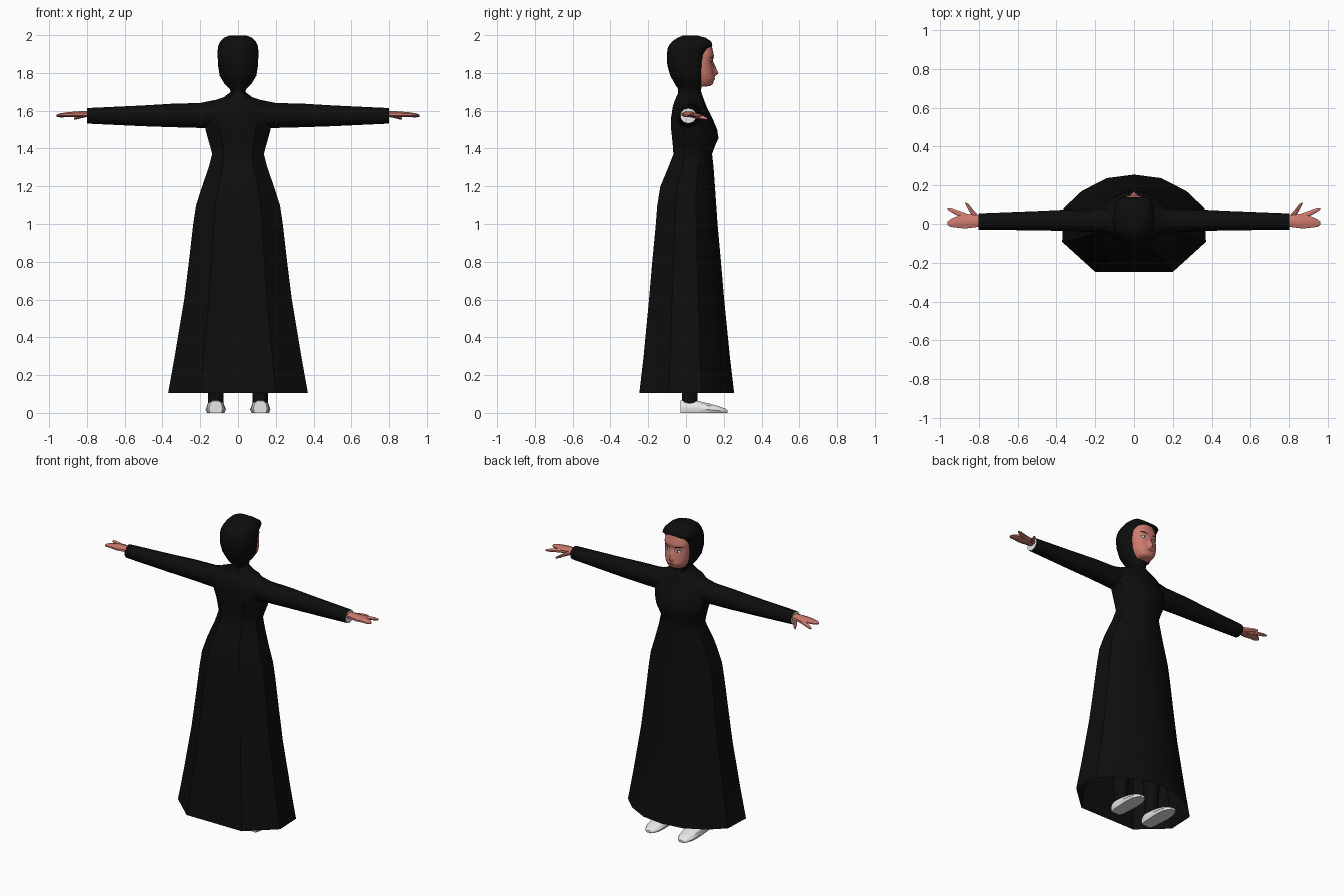
import bpy, bmesh, math
from mathutils import Vector

cube = bpy.data.objects.get("Cube")
if cube:
    bpy.data.objects.remove(cube, do_unlink=True)


def material(name, rgb):
    m = bpy.data.materials.new(name)
    m.use_nodes = True
    color = (*rgb, 1)
    m.diffuse_color = color
    bsdf = next(n for n in m.node_tree.nodes if n.type == 'BSDF_PRINCIPLED')
    bsdf.inputs["Base Color"].default_value = color
    bsdf.inputs["Roughness"].default_value = 0.9
    return m


BLACK = material("black cloth", (0.004, 0.004, 0.004))
SKIN = material("skin", (0.62, 0.2, 0.16))
WHITE = material("white", (0.8, 0.8, 0.8))
LIPS = material("lips", (0.36, 0.08, 0.08))
HAIR = material("dark brow", (0.015, 0.008, 0.007))
IRIS = material("blue grey iris", (0.05, 0.1, 0.15))


def finish(name, bm, mats, angle=40):
    bmesh.ops.recalc_face_normals(bm, faces=bm.faces)
    me = bpy.data.meshes.new(name)
    bm.to_mesh(me)
    bm.free()
    for m in mats:
        me.materials.append(m)
    me.shade_smooth()
    me.set_sharp_from_angle(angle=math.radians(angle))
    ob = bpy.data.objects.new(name, me)
    bpy.context.collection.objects.link(ob)
    return ob


def add_loft(bm, rings, start=True, end=True):
    """Skin a series of closed rings; returns the end cap if made."""
    rows = [[bm.verts.new(p) for p in r] for r in rings]
    n = len(rows[0])
    for a, b in zip(rows, rows[1:]):
        for i in range(n):
            j = (i + 1) % n
            bm.faces.new((a[i], a[j], b[j], b[i]))
    if start:
        bm.faces.new(rows[0][::-1])
    return bm.faces.new(rows[-1]) if end else None


def mirrored(half):
    """Complete a half outline that runs from front centre to back."""
    return half + [(-x, y) for x, y in reversed(half) if x > 0]


def level(shape, z, w, back, front):
    mid, r = (back + front) / 2, (front - back) / 2
    return [(x * w, mid + y * r, z) for x, y in shape]


def tube(stations, s=1, sides=8):
    """Oval sections across x: (x, y, z, y radius, z radius)."""
    turns = [math.tau * (i + 0.5) / sides for i in range(sides)]
    return [[(s * x, y + ry * math.cos(t), z + rz * math.sin(t)) for t in turns]
            for x, y, z, ry, rz in stations]


# Dress: open hem, waist, bust, shoulders and neck
gown = mirrored([(0, 1), (.38, .93), (.73, .67), (.98, .33), (1, -.35), (.54, -.95)])
bm = bmesh.new()
add_loft(bm, [level(gown, *r) for r in (
    (.105, .37, -.26, .255), (.3, .335, -.236, .232), (.6, .285, -.206, .202),
    (.8, .26, -.188, .185), (1.0, .237, -.168, .167), (1.1, .222, -.16, .16),
    (1.2, .19, -.143, .153), (1.3, .155, -.1, .146), (1.37, .137, -.072, .138),
    (1.41, .147, -.075, .152), (1.455, .16, -.08, .172), (1.5, .172, -.085, .165),
    (1.56, .18, -.085, .14), (1.62, .175, -.075, .11), (1.65, .14, -.065, .098),
    (1.672, .075, -.055, .09), (1.7, .038, -.042, .08), (1.73, .04, -.04, .07))],
    start=False)
finish("dress", bm, [BLACK])

# Hood
cowl = mirrored([(0, 1), (.4, 1), (.76, .93), (.95, .6), (1, 0), (.87, -.52), (.5, -.88), (0, -1)])
bm = bmesh.new()
add_loft(bm, [level(cowl, *r) for r in (
    (1.69, .036, -.042, .08), (1.715, .043, -.042, .08), (1.74, .07, -.058, .085),
    (1.785, .097, -.083, .09), (1.84, .106, -.099, .092), (1.9, .108, -.101, .097),
    (1.93, .107, -.097, .115), (1.945, .104, -.09, .14), (1.965, .094, -.075, .134),
    (1.986, .075, -.045, .105), (1.998, .045, -.015, .06))])
finish("hood", bm, [BLACK], 60)

# Face relief
PROFILE = ((1.73, .125), (1.74, .143), (1.755, .146), (1.77, .153), (1.79, .15),
           (1.82, .146), (1.86, .14), (1.89, .148), (1.95, .135))
WIDTH = ((1.725, .04), (1.74, .055), (1.76, .068), (1.79, .078), (1.85, .084),
         (1.9, .083), (1.93, .072), (1.95, .06))
NOSE = ((1.782, 0), (1.797, .024), (1.83, .013), (1.87, 0))


def lookup(table, z):
    if z <= table[0][0]:
        return table[0][1]
    for (a, u), (b, v) in zip(table, table[1:]):
        if z <= b:
            return u + (v - u) * (z - a) / (b - a)
    return table[-1][1]


def face_y(x, z):
    u = min(1, abs(x) / lookup(WIDTH, z))
    y = .08 + (lookup(PROFILE, z) - .08) * math.sqrt(1 - u ** 2.6)
    return y + lookup(NOSE, z) * math.exp(-(x / .012) ** 2)


bm = bmesh.new()
cols, rows = 24, 28
grid = []
for k in range(rows + 1):
    z = 1.73 + .22 * k / rows
    xs = [lookup(WIDTH, z) * math.sin(math.pi / 2 * (2 * i / cols - 1)) for i in range(cols + 1)]
    if k == 0:
        grid.append([bm.verts.new((x, .06, z - .004)) for x in xs])
    grid.append([bm.verts.new((x, face_y(x, z), z)) for x in xs])
for a, b in zip(grid, grid[1:]):
    for i in range(cols):
        bm.faces.new((a[i + 1], a[i], b[i], b[i + 1]))
finish("face", bm, [SKIN], 60)


def feature(name, mat, cx, cz, hw, hh, tilt=0, lift=.002, bow=0):
    """Thin lens-shaped plate that follows the face."""
    bm = bmesh.new()
    n, prev = 10, None
    side = 1 if cx >= 0 else -1
    for i in range(n + 1):
        t = 2 * i / n - 1
        x = cx + hw * t
        z = cz + tilt * t * side + bow * (1 - t * t)
        h = hh * math.sqrt(max(.02, 1 - t * t))
        pair = [bm.verts.new((x, face_y(x, z + d) + lift, z + d)) for d in (-h, 0, h)]
        if prev:
            for j in range(2):
                bm.faces.new((pair[j], prev[j], prev[j + 1], pair[j + 1]))
        prev = pair
    finish(name, bm, [mat])


feature("upper_lip", LIPS, 0, 1.773, .024, .004)
feature("lower_lip", LIPS, 0, 1.765, .02, .005)

for side, s in (("left", 1), ("right", -1)):
    # Eyes and brows
    feature(side + "_eye_liner", HAIR, s * .037, 1.853, .021, .0095, .003)
    feature(side + "_eye_white", WHITE, s * .037, 1.852, .017, .0065, .002, .0035)
    feature(side + "_iris", IRIS, s * .036, 1.852, .006, .0062, 0, .005)
    feature(side + "_pupil", HAIR, s * .036, 1.852, .003, .003, 0, .0062)
    feature(side + "_brow", HAIR, s * .04, 1.876, .025, .004, .004, .002, .005)

    # Sleeve with a white lining at the cuff
    bm = bmesh.new()
    cuff = add_loft(bm, tube((
        (.08, .015, 1.585, .075, .08), (.2, .016, 1.575, .062, .066),
        (.35, .018, 1.575, .057, .062), (.5, .016, 1.573, .052, .055),
        (.8, .012, 1.573, .044, .041)), s, 10))
    cuff.material_index = 1
    finish(side + "_sleeve", bm, [BLACK, WHITE])

    # Hand: palm with grouped fingers, index finger and thumb
    bm = bmesh.new()
    for part in (
        ((.78, .012, 1.582, .026, .018), (.82, .014, 1.582, .034, .018),
         (.87, .015, 1.58, .042, .016), (.91, .01, 1.58, .032, .012),
         (.945, .005, 1.577, .022, .009), (.96, .003, 1.575, .009, .005)),
        ((.85, .03, 1.578, .02, .014), (.9, .052, 1.576, .016, .011),
         (.94, .07, 1.573, .012, .009), (.96, .078, 1.571, .006, .005)),
        ((.8, .025, 1.58, .018, .014), (.83, .055, 1.572, .022, .013),
         (.85, .085, 1.564, .019, .01), (.867, .107, 1.558, .006, .006))):
        add_loft(bm, tube(part, s))
    finish(side + "_hand", bm, [SKIN])

    # Leg
    bm = bmesh.new()
    add_loft(bm, [[(s * .118 + r * math.cos(math.tau * i / 10),
                    .02 + r * math.sin(math.tau * i / 10), z) for i in range(10)]
                  for z, r in ((.045, .042), (.12, .042), (.4, .06), (1.0, .08))])
    finish(side + "_leg", bm, [BLACK])

    # Shoe
    section = ((-.85, 0), (-1, .35), (-.85, .75), (-.4, 1), (.4, 1), (.85, .75), (1, .35), (.85, 0))
    bm = bmesh.new()
    add_loft(bm, [[(s * .118 + x * w, y, z * top) for x, z in section]
                  for y, w, top in ((-.03, .036, .064), (0, .047, .068), (.06, .051, .064),
                                    (.12, .054, .05), (.17, .05, .036), (.205, .034, .024),
                                    (.22, .016, .015))])
    finish(side + "_shoe", bm, [WHITE])
